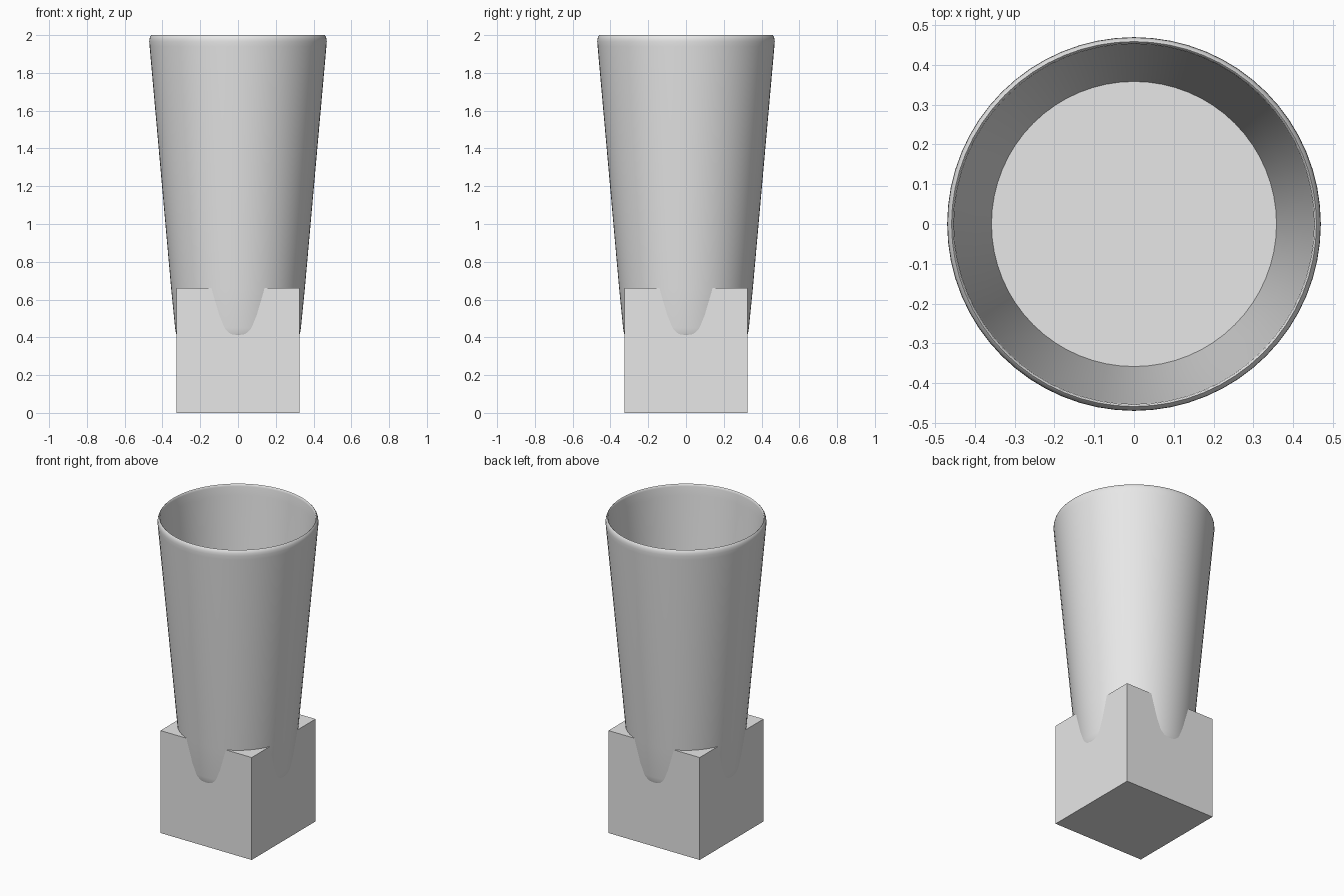
import bpy, bmesh, math

if "Cube" in bpy.data.objects:
    bpy.data.objects.remove(bpy.data.objects["Cube"])

grey = bpy.data.materials.new("plain grey")
grey.diffuse_color = (0.8, 0.8, 0.8, 1)
grey.use_nodes = True
grey.node_tree.nodes["Principled BSDF"].inputs["Base Color"].default_value = grey.diffuse_color


def make(name, bm, smooth=False):
    bmesh.ops.recalc_face_normals(bm, faces=bm.faces)
    me = bpy.data.meshes.new(name)
    bm.to_mesh(me)
    bm.free()
    me.materials.append(grey)
    ob = bpy.data.objects.new(name, me)
    bpy.context.collection.objects.link(ob)
    if smooth:
        bpy.context.view_layer.objects.active = ob
        ob.select_set(True)
        bpy.ops.object.shade_smooth_by_angle(angle=math.radians(50))
        ob.select_set(False)
    return ob


def lathe(name, profile, sides):
    bm = bmesh.new()
    rings = [[bm.verts.new((r * math.cos(2 * math.pi * i / sides),
                            r * math.sin(2 * math.pi * i / sides), z))
              for i in range(sides)] for r, z in profile]
    for a, b in zip(rings, rings[1:]):
        for i in range(sides):
            j = (i + 1) % sides
            bm.faces.new((a[i], a[j], b[j], b[i]))
    bm.faces.new(rings[0])
    bm.faces.new(rings[-1])
    return make(name, bm, True)


# square base block
bm = bmesh.new()
bmesh.ops.create_cube(bm, size=1)
for v in bm.verts:
    v.co.x *= 0.65
    v.co.y *= 0.65
    v.co.z = (v.co.z + 0.5) * 0.66
make("base_block", bm)

# tapered cup: rounded foot, outer wall, rolled lip, inner wall
lathe("cup", [(0.31, 0.393), (0.321, 0.401), (0.328, 0.42), (0.333, 0.45),
              (0.354, 0.66), (0.411, 1.3), (0.468, 1.94), (0.47, 1.965),
              (0.469, 1.98), (0.465, 1.993), (0.459, 2.0), (0.455, 1.996),
              (0.453, 1.985), (0.449, 1.93), (0.40, 1.37),
              (0.355, 0.86)], 64)

# flat filling disc inside the cup
bm = bmesh.new()
bmesh.ops.create_circle(bm, cap_ends=True, segments=32, radius=0.361)
for v in bm.verts:
    v.co.z = 0.9
make("filling", bm)
